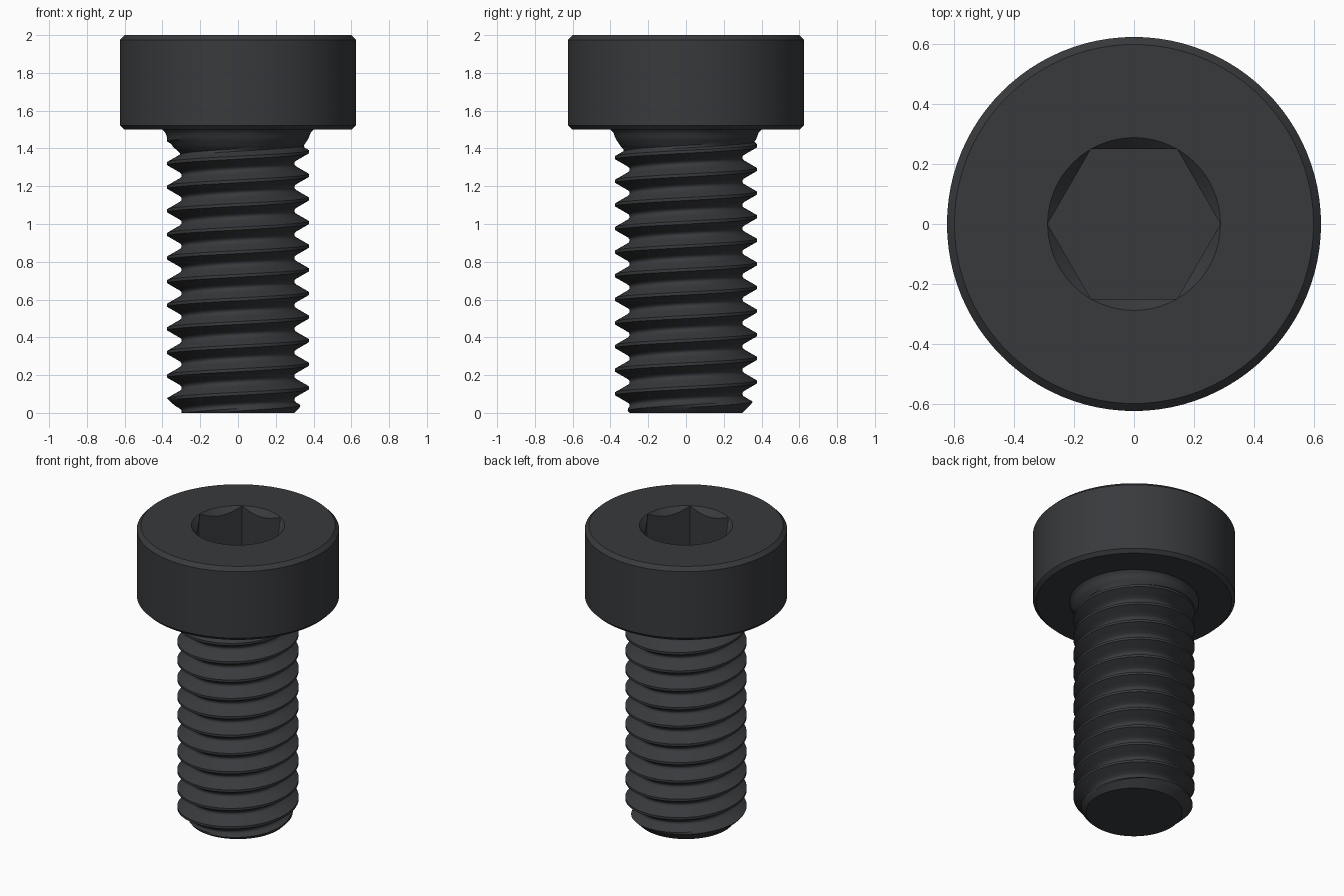
import bpy, bmesh, math

if "Cube" in bpy.data.objects:
    bpy.data.objects.remove(bpy.data.objects["Cube"])

SIDES = 96
PITCH = 0.125
CREST, ROOT = 0.375, 0.298
HEAD_BASE, TOP = 1.5, 2.0

steel = bpy.data.materials.new("black_steel")
steel.diffuse_color = (0.04, 0.042, 0.046, 1)
steel.use_nodes = True
steel.node_tree.nodes["Principled BSDF"].inputs["Base Color"].default_value = steel.diffuse_color


def lerp_table(table, x):
    for (x0, y0), (x1, y1) in zip(table, table[1:]):
        if x <= x1:
            return y0 + (y1 - y0) * max(0, x - x0) / (x1 - x0)
    return table[-1][1]


def sweep(name, profile, cap_z=None):
    """Sweep a profile(angle) -> [(r, z)] around z; optionally cap the ring at cap_z."""
    bm = bmesh.new()
    cols = []
    for i in range(SIDES + 1):
        a = 2 * math.pi * i / SIDES
        cols.append([bm.verts.new((r * math.cos(a), r * math.sin(a), z))
                     for r, z in profile(a)])
    for c, d in zip(cols, cols[1:]):
        for j in range(len(c) - 1):
            bm.faces.new((c[j], d[j], d[j + 1], c[j + 1]))
    bmesh.ops.remove_doubles(bm, verts=bm.verts, dist=1e-5)
    if cap_z is not None:
        rim = [e for e in bm.edges if e.is_boundary
               and all(abs(v.co.z - cap_z) < 1e-4 for v in e.verts)]
        bmesh.ops.holes_fill(bm, edges=rim, sides=0)
    bmesh.ops.recalc_face_normals(bm, faces=bm.faces)
    mesh = bpy.data.meshes.new(name)
    bm.to_mesh(mesh)
    bm.free()
    mesh.materials.append(steel)
    ob = bpy.data.objects.new(name, mesh)
    bpy.context.collection.objects.link(ob)
    bpy.ops.object.select_all(action='DESELECT')
    ob.select_set(True)
    bpy.context.view_layer.objects.active = ob
    bpy.ops.object.shade_smooth_by_angle(angle=math.radians(30))
    return ob


# Threaded shank: one thread tooth (fraction of pitch from crest -> radius)
TOOTH = [(0, CREST), (0.0625, CREST), (0.375, 0.307), (0.44, 0.3), (0.5, ROOT)]
STEPS = [-0.5, -0.44, -0.375, -0.27, -0.165, -0.0625, 0.0625, 0.165, 0.27, 0.375, 0.44]
# Run-out and fillet below the head (height -> minimum radius)
RUNOUT = [(0, 0), (1.36, 0.29), (1.41, 0.345), (1.45, 0.372), (1.485, 0.385), (1.5, 0.4)]


def thread(a):
    pts = []
    for k in range(-2, 15):
        for u in STEPS:
            z = 0.0075 + PITCH * (k + u + a / (2 * math.pi))
            z = min(max(z, 0), HEAD_BASE)
            r = max(lerp_table(TOOTH, abs(u)), lerp_table(RUNOUT, z))
            pts.append((min(r, ROOT + z), z))   # end chamfer
    return pts


sweep("threaded_shank", thread, cap_z=0)

# Cylinder head with chamfered rims and a countersunk hex socket
FLAT = 0.25
CORNER = FLAT / math.cos(math.pi / 6)


def head(a):
    hexr = FLAT / math.cos(a % (math.pi / 3) - math.pi / 6)
    floor = TOP - 0.29
    return [(0, floor), (hexr, floor), (hexr, TOP - (CORNER - hexr)), (CORNER, TOP),
            (0.6, TOP), (0.625, TOP - 0.025), (0.625, HEAD_BASE + 0.022),
            (0.603, HEAD_BASE), (0.4, HEAD_BASE)]


sweep("socket_head", head)
